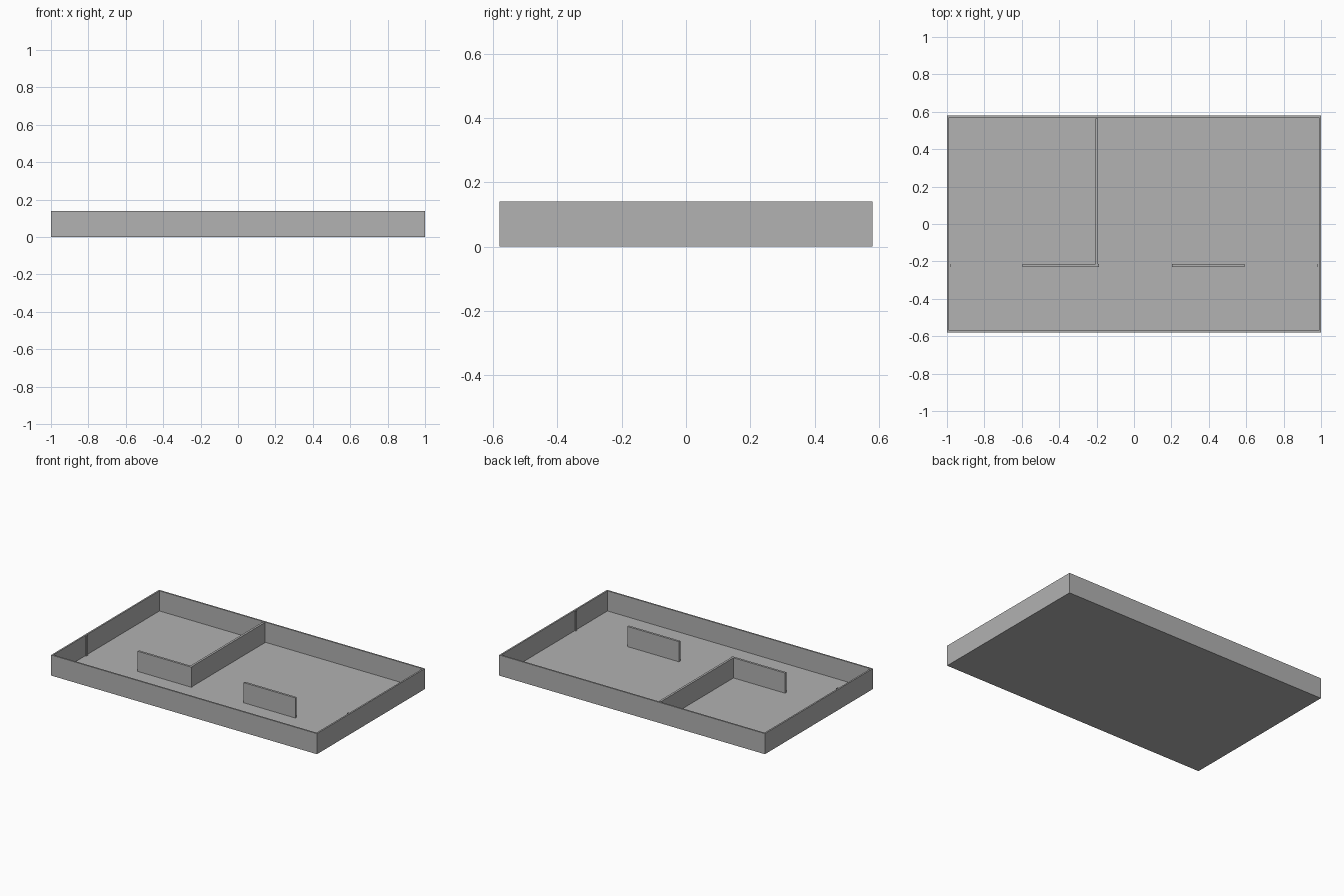
import bpy
import bmesh
from mathutils import Matrix, Vector

WIDTH, DEPTH, HEIGHT = 2.0, 1.16, 0.14
WALL, FLOOR = 0.015, 0.003
CROSS_Y = -0.222   # centre line of the cross walls

cube = bpy.data.objects.get("Cube")
if cube:
    bpy.data.objects.remove(cube, do_unlink=True)

grey = bpy.data.materials.new("plain_grey")
grey.use_nodes = True
colour = (0.445, 0.445, 0.445, 1.0)
grey.diffuse_color = colour
grey.node_tree.nodes["Principled BSDF"].inputs["Base Color"].default_value = colour


def box_bmesh(x0, x1, y0, y1, z0, z1):
    bm = bmesh.new()
    centre = Vector((x0 + x1, y0 + y1, z0 + z1)) / 2
    size = Matrix.Diagonal((x1 - x0, y1 - y0, z1 - z0, 1))
    bmesh.ops.create_cube(bm, size=1, matrix=Matrix.Translation(centre) @ size)
    return bm


def add_part(name, bm):
    bmesh.ops.recalc_face_normals(bm, faces=bm.faces)
    mesh = bpy.data.meshes.new(name)
    bm.to_mesh(mesh)
    bm.free()
    mesh.materials.append(grey)
    obj = bpy.data.objects.new(name, mesh)
    bpy.context.collection.objects.link(obj)


# Floor and outer walls: a block with its top inset and sunk to floor level
bm = box_bmesh(-WIDTH / 2, WIDTH / 2, -DEPTH / 2, DEPTH / 2, 0, HEIGHT)
bm.normal_update()
top = max(bm.faces, key=lambda f: f.calc_center_median().z)
bmesh.ops.inset_region(bm, faces=[top], thickness=WALL)
sunk = bmesh.ops.extrude_discrete_faces(bm, faces=[top])["faces"][0]
bmesh.ops.translate(bm, verts=sunk.verts, vec=(0, 0, FLOOR - HEIGHT))
add_part("floor_and_outer_walls", bm)

# Wall dividing the two back rooms
add_part("dividing_wall", box_bmesh(-0.207, -0.192, CROSS_Y + WALL / 2,
                                    DEPTH / 2 - WALL, FLOOR, HEIGHT))

# Cross walls with door gaps, and short stubs at the outer walls
inner = WIDTH / 2 - WALL
for name, x0, x1 in (("right_cross_wall", -0.595, -0.188),
                     ("left_cross_wall", 0.203, 0.592),
                     ("right_wall_stub", -inner, -inner + 0.005),
                     ("left_wall_stub", inner - 0.005, inner)):
    add_part(name, box_bmesh(x0, x1, CROSS_Y - WALL / 2, CROSS_Y + WALL / 2,
                             FLOOR, HEIGHT))
